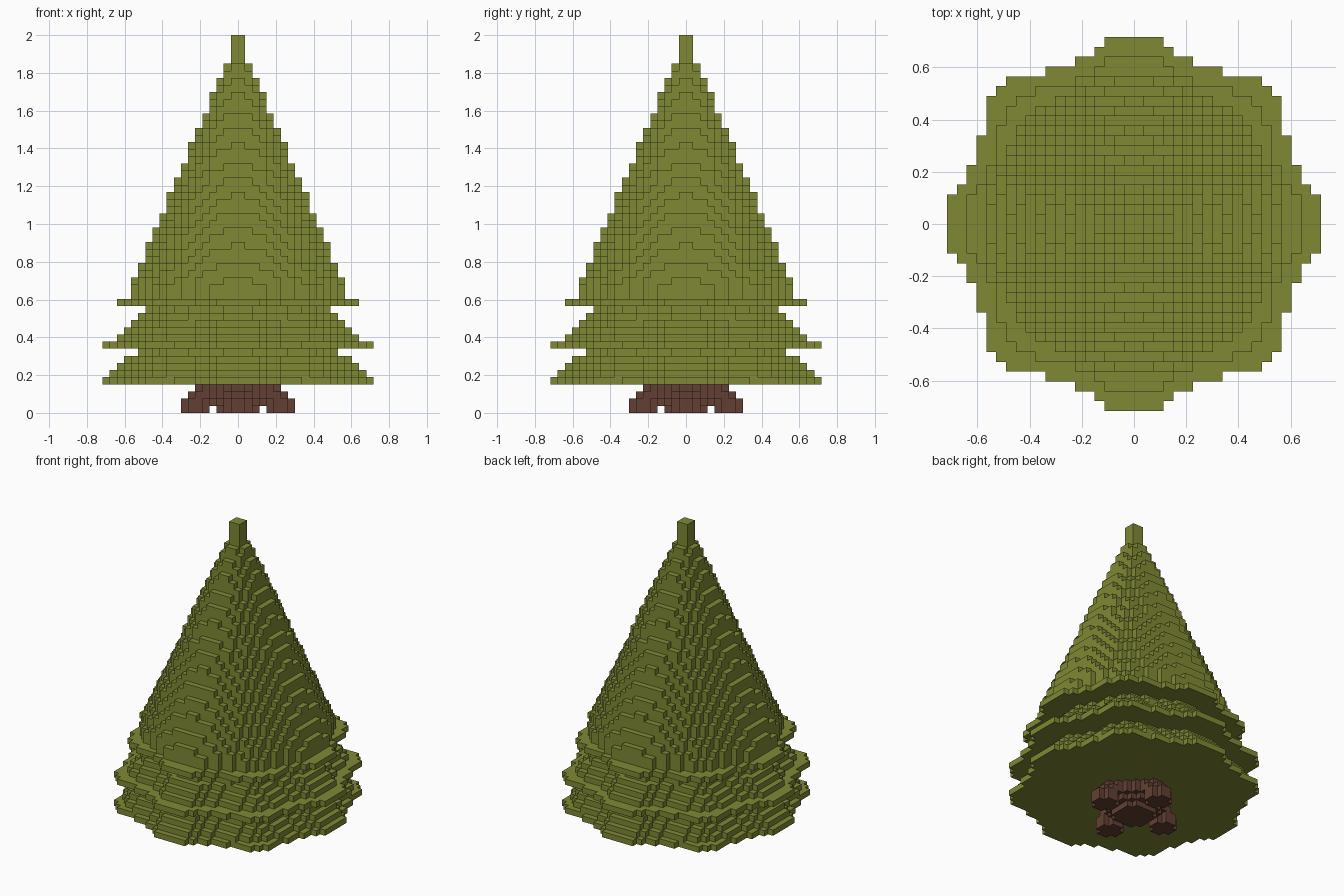
import bpy
import bmesh
import math

cube = bpy.data.objects.get("Cube")
if cube:
    bpy.data.objects.remove(cube, do_unlink=True)

LAYERS = 53
V = 2 / LAYERS          # edge of one block
SPAN = range(-20, 20)


def material(name, rgb):
    mat = bpy.data.materials.new(name)
    mat.use_nodes = True
    mat.diffuse_color = (*rgb, 1)
    mat.node_tree.nodes["Principled BSDF"].inputs["Base Color"].default_value = (*rgb, 1)
    return mat


def disc(layer, radius, cx=0, cy=0, lobes=0.0):
    """Blocks of one layer inside a round or eight-lobed outline."""
    cells = set()
    for i in SPAN:
        for j in SPAN:
            x, y = i + 0.5 - cx, j + 0.5 - cy
            limit = radius * (1 - lobes + lobes * math.cos(8 * math.atan2(y, x)))
            if math.hypot(x, y) <= limit:
                cells.add((i, j, layer))
    return cells


def build(name, cells, solid, mat):
    """Make the outer skin of a set of blocks, skipping faces between blocks."""
    bm = bmesh.new()
    verts = {}

    def vert(p):
        if p not in verts:
            verts[p] = bm.verts.new([c * V for c in p])
        return verts[p]

    for cell in sorted(cells):
        for axis in range(3):
            for side in (0, 1):
                near = list(cell)
                near[axis] += 2 * side - 1
                if tuple(near) in solid:
                    continue
                u, w = (axis + 1) % 3, (axis + 2) % 3
                corners = []
                for du, dw in ((0, 0), (1, 0), (1, 1), (0, 1)):
                    p = list(cell)
                    p[axis] += side
                    p[u] += du
                    p[w] += dw
                    corners.append(vert(tuple(p)))
                bm.faces.new(corners if side else corners[::-1])
    mesh = bpy.data.meshes.new(name)
    bm.to_mesh(mesh)
    bm.free()
    mesh.materials.append(mat)
    obj = bpy.data.objects.new(name, mesh)
    bpy.context.collection.objects.link(obj)
    return obj


# Trunk: a round core with four spreading roots
trunk = set()
for layer, (core, root) in enumerate(((3.1, 6), (4.2, 6), (4.6, 5), (4.6, 4))):
    trunk |= disc(layer, core)
    for cx, cy in ((root, 0), (-root, 0), (0, root), (0, -root)):
        trunk |= disc(layer, 2.0, cx, cy)

# Lower skirts: eight-lobed branch tiers, half widths from the bottom up
branches = set()
for step, half in enumerate((19, 18, 17, 16, 14, 19, 17, 16, 15, 14, 13, 17)):
    branches |= disc(4 + step, half + 0.32, lobes=0.048)

# Upper cone, narrowing three blocks every seven layers
cone = set()
for layer in range(16, 49):
    cone |= disc(layer, min(14.95, (49 - layer) * 3 / 7 + 1.42))

# Tip: a square post
tip = set()
for layer in range(49, LAYERS):
    tip |= disc(layer, 1)

solid = trunk | branches | cone | tip
green = material("needle green", (0.216, 0.25, 0.034))
brown = material("bark brown", (0.122, 0.051, 0.033))
build("trunk", trunk, solid, brown)
build("lower_branches", branches, solid, green)
build("upper_branches", cone, solid, green)
build("tree_tip", tip, solid, green)
